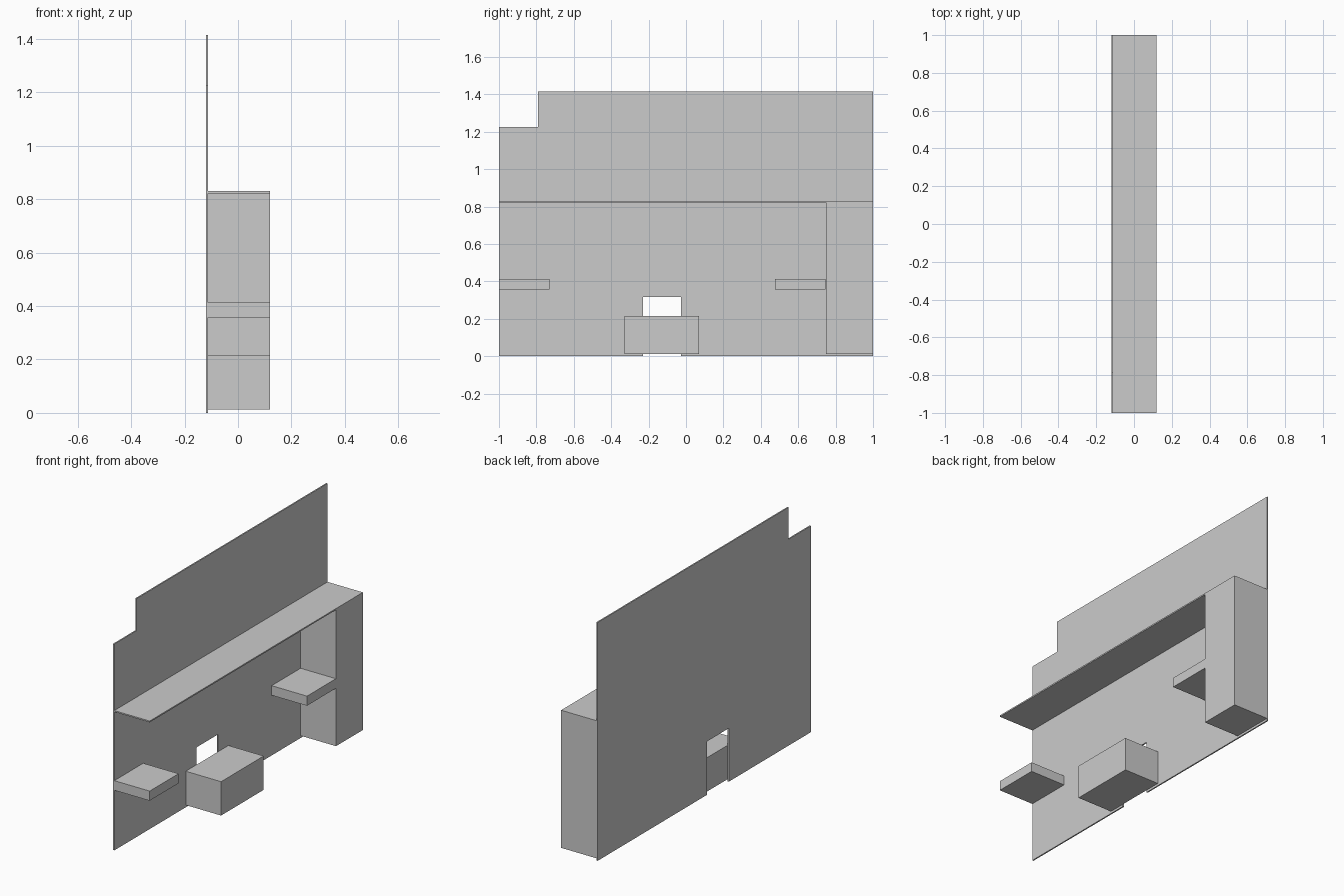
import bpy, bmesh

if "Cube" in bpy.data.objects:
    bpy.data.objects.remove(bpy.data.objects["Cube"])

BACK, INNER, FRONT = -0.12, -0.112, 0.12   # depth positions along x


def extrude_profile(name, profile, x0, x1):
    """Solid made from a (y, z) outline swept along x."""
    bm = bmesh.new()
    face = bm.faces.new([bm.verts.new((x0, y, z)) for y, z in profile])
    res = bmesh.ops.extrude_face_region(bm, geom=[face])
    verts = [v for v in res["geom"] if isinstance(v, bmesh.types.BMVert)]
    bmesh.ops.translate(bm, verts=verts, vec=(x1 - x0, 0, 0))
    bmesh.ops.recalc_face_normals(bm, faces=bm.faces)
    mesh = bpy.data.meshes.new(name)
    bm.to_mesh(mesh)
    bm.free()
    obj = bpy.data.objects.new(name, mesh)
    bpy.context.collection.objects.link(obj)
    return obj


def block(name, y0, y1, z0, z1):
    return extrude_profile(name, [(y0, z0), (y1, z0), (y1, z1), (y0, z1)], INNER, FRONT)


# Thin wall panel with a stepped top corner and a small opening at the floor
extrude_profile("wall_panel", [
    (-1, 0), (-0.23, 0), (-0.23, 0.317), (-0.026, 0.317), (-0.026, 0), (1, 0),
    (1, 1.415), (-0.79, 1.415), (-0.79, 1.225), (-1, 1.225)], BACK, INNER)

# Long counter top joined to the end column
extrude_profile("counter_and_column", [
    (-1, 0.822), (0.748, 0.822), (0.748, 0.013), (1, 0.013),
    (1, 0.83), (-1, 0.83)], INNER, FRONT)

# Two short side shelves
for side, y0 in (("left", -1.0), ("right", 0.476)):
    block(side + "_shelf", y0, y0 + 0.271, 0.357, 0.414)

# Low box in front of the opening
block("floor_box", -0.33, 0.07, 0.013, 0.214)
